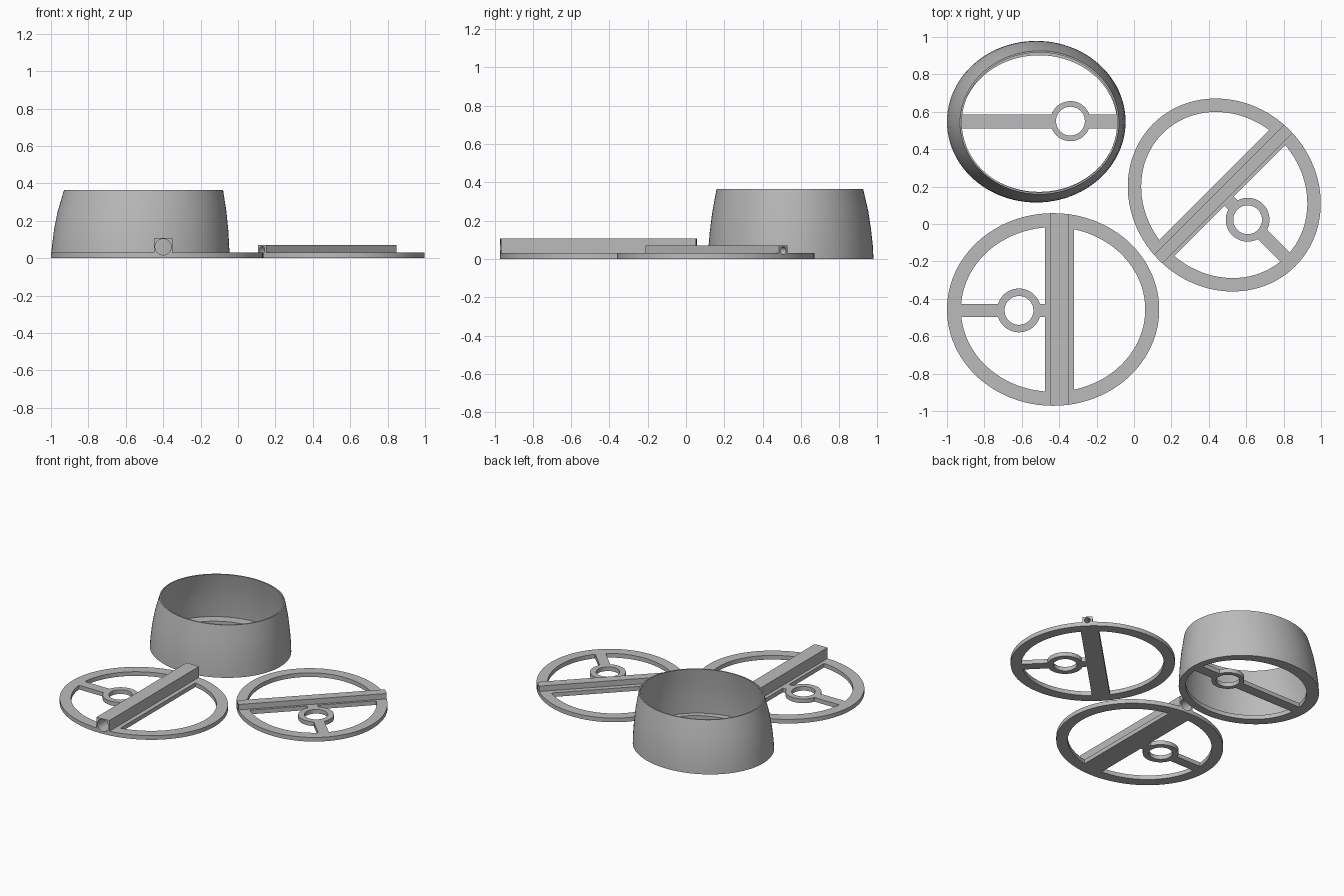
import bpy, bmesh, math

if "Cube" in bpy.data.objects:
    bpy.data.objects.remove(bpy.data.objects["Cube"])

SEG = 96
T = 0.03  # thickness of the flat frames

grey = bpy.data.materials.new("plain grey")
grey.diffuse_color = (0.5, 0.5, 0.5, 1)
grey.use_nodes = True
grey.node_tree.nodes["Principled BSDF"].inputs["Base Color"].default_value = grey.diffuse_color


def make(name, bm):
    bmesh.ops.recalc_face_normals(bm, faces=bm.faces)
    me = bpy.data.meshes.new(name)
    bm.to_mesh(me)
    bm.free()
    ob = bpy.data.objects.new(name, me)
    me.materials.append(grey)
    bpy.context.collection.objects.link(ob)
    return ob


def loft(name, rings, closed=False):
    """Skin ellipses (cx, cy, rx, ry, z); closed joins the last to the first."""
    bm = bmesh.new()
    loops = []
    for cx, cy, rx, ry, z in rings:
        loops.append([bm.verts.new((cx + rx * math.cos(a), cy + ry * math.sin(a), z))
                      for a in (2 * math.pi * i / SEG for i in range(SEG))])
    pairs = list(zip(loops, loops[1:]))
    if closed:
        pairs.append((loops[-1], loops[0]))
    else:
        bm.faces.new(loops[0])
        bm.faces.new(loops[-1])
    for p, q in pairs:
        for i in range(SEG):
            j = (i + 1) % SEG
            bm.faces.new((p[i], p[j], q[j], q[i]))
    return make(name, bm)


def disc(name, cx, cy, rx, ry, z0, z1):
    return loft(name, [(cx, cy, rx, ry, z0), (cx, cy, rx, ry, z1)])


def box(name, x0, x1, y0, y1, z0, z1):
    bm = bmesh.new()
    bmesh.ops.create_cube(bm, size=1)
    for v in bm.verts:
        v.co = ((x0, x1)[v.co.x > 0], (y0, y1)[v.co.y > 0], (z0, z1)[v.co.z > 0])
    return make(name, bm)


def combine(ob, other, operation):
    """Apply a boolean and remove the helper."""
    mod = ob.modifiers.new("cut", 'BOOLEAN')
    mod.operation = operation
    mod.solver = 'EXACT'
    mod.object = other
    bpy.context.view_layer.objects.active = ob
    bpy.ops.object.modifier_apply(modifier=mod.name)
    bpy.data.objects.remove(other)


def smooth(ob):
    bpy.ops.object.select_all(action='DESELECT')
    ob.select_set(True)
    bpy.context.view_layer.objects.active = ob
    bpy.ops.object.shade_smooth_by_angle(angle=math.radians(30))


def add_hub(ob, cx, cy, r_out, r_in):
    combine(ob, disc("hub", cx, cy, r_out, r_out, 0, T), 'UNION')
    combine(ob, disc("hub_hole", cx, cy, r_in, r_in, -0.1, 0.2), 'DIFFERENCE')


def wheel(name, loc, angle, rx, ry, w, plate, ridge, top, bore_z, bore_r, arm, hub_x):
    """Oval rim with a flat bar, a bored ridge, and an arm with a hub."""
    ob = disc(name, 0, 0, rx, ry, 0, T)
    combine(ob, disc("opening", 0, 0, rx - w, ry - w, -0.1, 0.2), 'DIFFERENCE')
    y = ry - w / 2
    combine(ob, box("bar", plate[0], plate[1], -y, y, 0, T), 'UNION')
    combine(ob, box("arm", arm[0], arm[1], -0.04, 0.03, 0, T), 'UNION')
    add_hub(ob, hub_x, -0.005, 0.117, 0.077)
    # ridge trimmed to the oval outline
    rib = box("ridge", ridge[0], ridge[1], -1, 1, 0.01, top)
    combine(rib, disc("outline", 0, 0, rx, ry, -0.1, 0.2), 'INTERSECT')
    combine(ob, rib, 'UNION')
    # round bore along the ridge
    bore = disc("bore", 0, 0, bore_r, bore_r, -1, 1)
    for v in bore.data.vertices:
        x, yy, z = v.co
        v.co = (x + sum(ridge) / 2, -z, yy + bore_z)
    combine(ob, bore, 'DIFFERENCE')
    ob.location = loc
    ob.rotation_euler.z = angle
    smooth(ob)


# tapered oval cup: outer wall, inner wall, then the inward base lip
outer = [(-0.5225, 0.547, 0.4775, 0.432, 0), (-0.521, 0.547, 0.474, 0.430, 0.06),
         (-0.518, 0.546, 0.466, 0.421, 0.15), (-0.513, 0.545, 0.451, 0.407, 0.25),
         (-0.505, 0.5425, 0.425, 0.383, 0.365)]
inner = [(cx, cy, rx - 0.009, ry - 0.009, max(z, T)) for cx, cy, rx, ry, z in reversed(outer)]
lip = [(-0.5075, 0.537, 0.417, 0.365, T), (-0.5075, 0.537, 0.417, 0.365, 0)]
cup = loft("oval_cup", outer + inner + lip, closed=True)
combine(cup, box("cross_bar", -0.95, -0.07, 0.51, 0.585, 0, T), 'UNION')
add_hub(cup, -0.34, 0.55, 0.107, 0.077)
smooth(cup)

# large wheel with the tall ridge
wheel("large_wheel", (-0.4325, -0.457, 0), 0, 0.5675, 0.515, 0.075,
      (-0.0425, 0.1125), (-0.0175, 0.0825), 0.108, 0.06, 0.043, (-0.53, 0), -0.1825)

# small wheel with the low ridge, turned diagonally
wheel("small_wheel", (0.4825, 0.155, 0), -math.pi / 4, 0.538, 0.493, 0.072,
      (-0.076, 0.042), (-0.04, 0.025), 0.069, 0.043, 0.02, (0, 0.5), 0.182)
